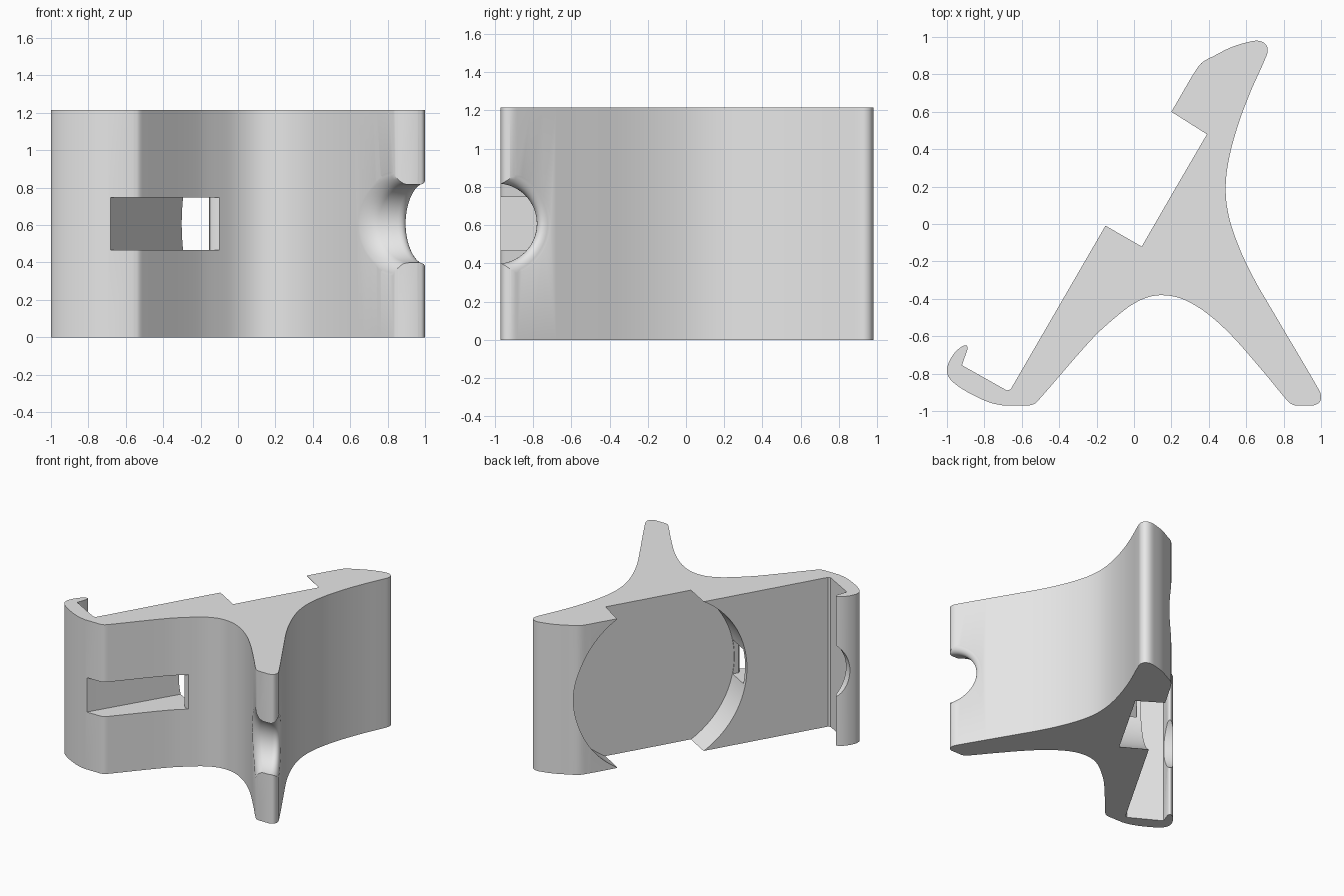
import bpy, bmesh, math
from mathutils import Vector

cube = bpy.data.objects.get("Cube")
if cube:
    bpy.data.objects.remove(cube, do_unlink=True)

HEIGHT = 1.215
MID = HEIGHT / 2
ALONG = Vector((0.5, math.sqrt(0.75), 0))       # along the slanted face
OUT = Vector((-ALONG.y, ALONG.x, 0))            # out of the slanted face
POCKET = Vector((0.215, 0.18, MID))             # centre of the pocket floor


def smooth_chain(points, steps=6):
    """Smooth curve through the points, with free ends."""
    pts = [Vector(p) for p in points]
    ext = [pts[0] * 2 - pts[1]] + pts + [pts[-1] * 2 - pts[-2]]
    result = []
    for a, b, c, d in zip(ext, ext[1:], ext[2:], ext[3:]):
        # tangents limited by segment length keep uneven spacing tidy
        span = (c - b).length
        tan_b = (c - a).normalized() * span
        tan_c = (d - b).normalized() * span
        for i in range(steps):
            t = i / steps
            u = 1 - t
            result.append(b * (u * u * (1 + 2 * t)) + tan_b * (t * u * u)
                          + c * (t * t * (3 - 2 * t)) - tan_c * (t * t * u))
    return result + [pts[-1]]


def finish(name, bm):
    bmesh.ops.recalc_face_normals(bm, faces=bm.faces)
    mesh = bpy.data.meshes.new(name)
    bm.to_mesh(mesh)
    bm.free()
    obj = bpy.data.objects.new(name, mesh)
    bpy.context.collection.objects.link(obj)
    return obj


def prism(name, outline, bottom, top):
    """Extrude a plan outline straight up."""
    bm = bmesh.new()
    face = bm.faces.new([bm.verts.new((p[0], p[1], bottom)) for p in outline])
    extruded = bmesh.ops.extrude_face_region(bm, geom=[face])["geom"]
    moved = [v for v in extruded if isinstance(v, bmesh.types.BMVert)]
    bmesh.ops.translate(bm, vec=(0, 0, top - bottom), verts=moved)
    return finish(name, bm)


def disc_cutter(name, shift, radius, start, end):
    """Cylinder standing on the slanted face."""
    centre = POCKET + ALONG * shift + OUT * (start + end) / 2
    bpy.ops.mesh.primitive_cylinder_add(
        vertices=128, radius=radius, depth=end - start, location=centre,
        rotation=OUT.to_track_quat("Z", "Y").to_euler())
    bpy.context.object.name = name
    return bpy.context.object


def flared_cutter(name, centre_y, radius, flare, segments=64):
    """Round notch through the leg, with a fillet following both leg sides."""
    def left_side(y):
        return 0.83 - (y + 0.955) * 0.857

    def right_side(y):
        return 0.985 - (y + 0.88) * 0.5875

    wide = radius + flare
    lips = [(-0.2, wide + 0.02), (-0.01, wide + 0.02)]
    for i in range(9):
        a = i / 8 * math.pi / 2
        lips.append((flare * (1 - math.cos(a)), wide - flare * math.sin(a)))
    rings = [(left_side, t, r) for t, r in lips]
    rings += [(right_side, -t, r) for t, r in reversed(lips)]

    bm = bmesh.new()
    loops = []
    for side, t, r in rings:
        loop = []
        for k in range(segments):
            a = k / segments * math.tau
            y = centre_y + r * math.cos(a)
            x = side(max(y, -1.02)) + t
            loop.append(bm.verts.new((x, y, MID + r * math.sin(a))))
        loops.append(loop)
    for one, two in zip(loops, loops[1:]):
        for k in range(segments):
            n = (k + 1) % segments
            bm.faces.new((one[k], one[n], two[n], two[k]))
    for loop in (loops[0], loops[-1]):
        bm.faces.new(loop)
    bmesh.ops.triangulate(bm, faces=[f for f in bm.faces if len(f.verts) > 4])
    return finish(name, bm)


# Plan outline: straight slanted face with the pocket step
outline = [Vector(p) for p in (
    (-0.68, -0.89), (-0.66, -0.885), (-0.15, -0.005), (0.04, -0.12),
    (0.39, 0.48), (0.2, 0.6))]
# rounded upper end and the hollow side down to the leg
outline += smooth_chain([
    (0.31, 0.79), (0.36, 0.86), (0.43, 0.9), (0.52, 0.945), (0.6, 0.97),
    (0.66, 0.98), (0.7, 0.965), (0.715, 0.93), (0.7, 0.88), (0.62, 0.7),
    (0.56, 0.54), (0.51, 0.36), (0.49, 0.2), (0.505, 0.05), (0.56, -0.12),
    (0.64, -0.29), (0.75, -0.48), (0.985, -0.88), (1, -0.92), (0.99, -0.955),
    (0.96, -0.97)])
# leg tip and the arch between the leg and the foot
outline += smooth_chain([
    (0.86, -0.97), (0.83, -0.955), (0.7, -0.8), (0.53, -0.605), (0.4, -0.485),
    (0.29, -0.415), (0.2, -0.385), (0.1, -0.385), (0, -0.425), (-0.1, -0.5),
    (-0.22, -0.61), (-0.5, -0.93), (-0.53, -0.96), (-0.56, -0.97)])
# foot and hook
outline += smooth_chain([
    (-0.7, -0.97), (-0.77, -0.955), (-0.87, -0.91), (-0.95, -0.86),
    (-0.99, -0.82), (-1, -0.78), (-0.99, -0.74), (-0.96, -0.69),
    (-0.92, -0.655), (-0.895, -0.65), (-0.89, -0.67)])
outline += [Vector((-0.92, -0.755))]
body = prism("stand_body", outline, 0, HEIGHT)

# Cable slot running behind the slanted face into the pocket
slot_outline = [
    (-0.71, -1.02), (-0.68, -0.965), (-0.25, -0.245), (-0.094, -0.335),
    (-0.155, -0.455), (-0.15, -0.475), (-0.13, -0.49), (-0.09, -0.5),
    (0, -0.8), (-0.5, -1.1)]
cutters = [
    disc_cutter("pocket_cutter", 0, 0.7, 0, 1),
    prism("slot_cutter", slot_outline, MID - 0.14, MID + 0.14),
    disc_cutter("hook_notch_cutter", -1.1, 0.27, 0.42, 1),
    flared_cutter("leg_notch_cutter", -0.99, 0.21, 0.07),
]

# Cut the openings
bpy.ops.object.select_all(action="DESELECT")
bpy.context.view_layer.objects.active = body
body.select_set(True)
for cutter in cutters:
    cutter.hide_render = True
    cut = body.modifiers.new(cutter.name, "BOOLEAN")
    cut.operation = "DIFFERENCE"
    cut.solver = "EXACT"
    cut.object = cutter
    bpy.ops.object.modifier_apply(modifier=cut.name)
for cutter in cutters:
    bpy.data.objects.remove(cutter, do_unlink=True)

# Plain grey material and smooth curved sides
grey = bpy.data.materials.new("light_grey")
grey.use_nodes = True
colour = (0.8, 0.8, 0.8, 1)
grey.diffuse_color = colour
grey.node_tree.nodes["Principled BSDF"].inputs["Base Color"].default_value = colour
body.data.materials.clear()
body.data.materials.append(grey)
bpy.ops.object.shade_smooth_by_angle(angle=math.radians(30))
